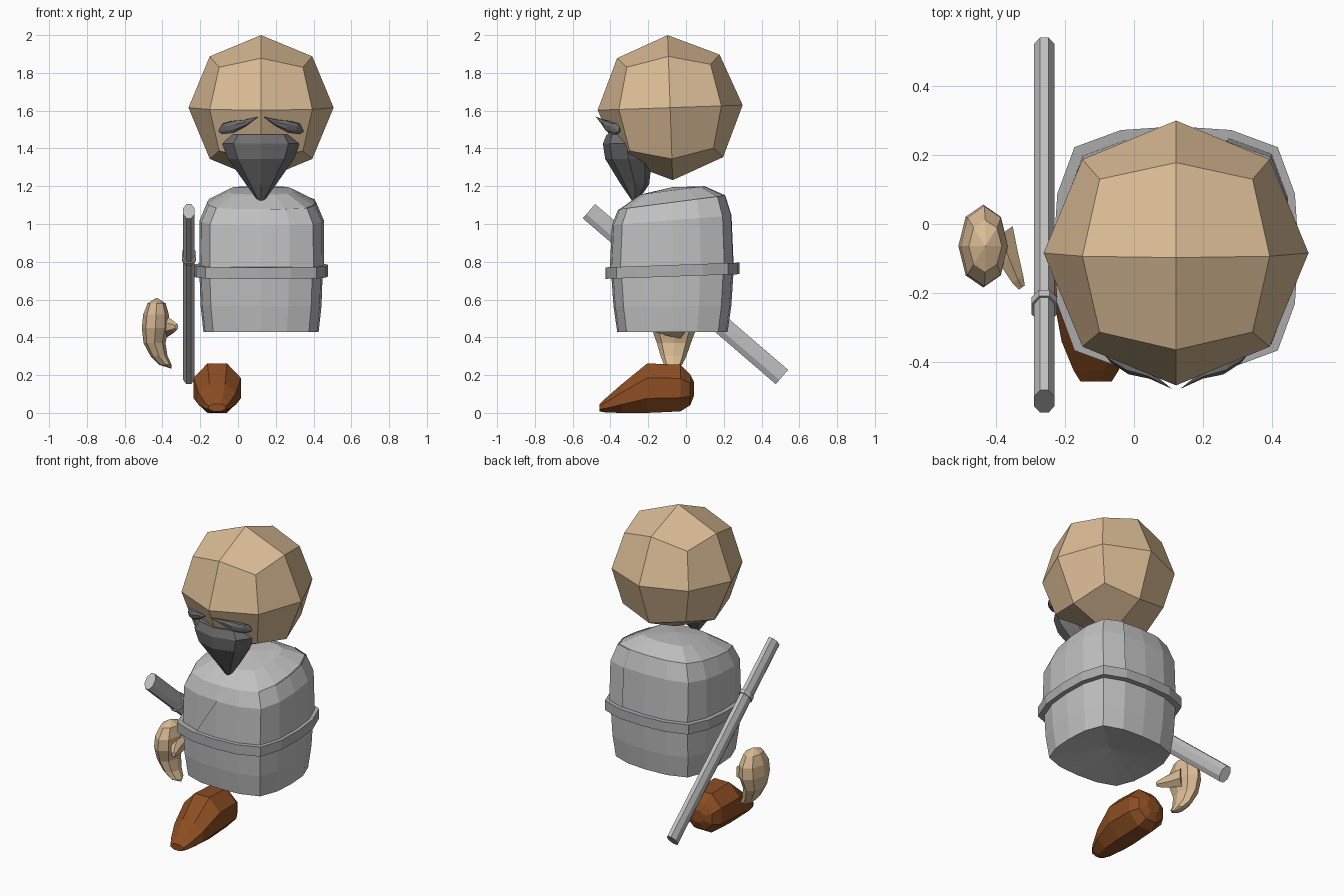
import bpy, bmesh, math
from mathutils import Vector, Matrix

if "Cube" in bpy.data.objects:
    bpy.data.objects.remove(bpy.data.objects["Cube"])

CX, CY = 0.122, -0.072   # axis of the torso


def material(name, rgb):
    m = bpy.data.materials.new(name)
    m.diffuse_color = (*rgb, 1)
    m.use_nodes = True
    m.node_tree.nodes["Principled BSDF"].inputs["Base Color"].default_value = m.diffuse_color
    return m


SKIN = material("tan", (0.70, 0.50, 0.30))
ROBE = material("light grey", (0.53, 0.53, 0.535))
BELT = material("mid grey", (0.42, 0.42, 0.43))
HAIR = material("dark grey", (0.16, 0.155, 0.16))
SHOE = material("brown", (0.26, 0.075, 0.016))


def finish(name, bm, mat):
    bmesh.ops.recalc_face_normals(bm, faces=bm.faces)
    me = bpy.data.meshes.new(name)
    bm.to_mesh(me)
    bm.free()
    me.materials.append(mat)
    ob = bpy.data.objects.new(name, me)
    bpy.context.collection.objects.link(ob)
    return ob


def loft(name, rings, mat, caps=True, loop=False):
    """Skin closed cross-sections; a one-point ring makes a pointed end."""
    bm = bmesh.new()
    rows = [[bm.verts.new(p) for p in r] for r in rings]
    for a, b in zip(rows, rows[1:] + (rows[:1] if loop else [])):
        n = max(len(a), len(b))
        for i in range(n):
            j = (i + 1) % n
            quad = [a[i % len(a)], a[j % len(a)], b[j % len(b)], b[i % len(b)]]
            bm.faces.new(list(dict.fromkeys(quad)))
    if caps and not loop:
        for r in (rows[0], rows[-1]):
            if len(r) > 2:
                bm.faces.new(r)
    return finish(name, bm, mat)


def oval(c, u, v, n=8, phase=0.5):
    c, u, v = Vector(c), Vector(u), Vector(v)
    ang = [2 * math.pi * (i + phase) / n for i in range(n)]
    return [c + u * math.cos(t) + v * math.sin(t) for t in ang]


# Sixteen-sided rounded square, starting at the front centre
QUARTER = [(0, -1), (0.45, -0.97), (0.83, -0.83), (0.97, -0.45)]
SQUARE = []
for turn in range(4):
    for x, y in QUARTER:
        for _ in range(turn):
            x, y = -y, x
        SQUARE.append((x, y))


def torso_ring(z, hx, hy, tilt=0.0):
    return [Vector((CX + x * hx, CY + y * hy, z + tilt * y * hy)) for x, y in SQUARE]


# Head: cube divided once and pushed out to a sphere
bm = bmesh.new()
bmesh.ops.create_cube(bm, size=2)
bmesh.ops.subdivide_edges(bm, edges=bm.edges, cuts=1, use_grid_fill=True)
for v in bm.verts:
    v.co = v.co.normalized() * 0.384
bm.transform(Matrix.Translation((0.122, -0.084, 1.616)) @ Matrix.Rotation(math.radians(2), 4, 'X'))
finish("head", bm, SKIN)

# Robe body with a hollowed underside
upper = [(0.76, 0.327, 0.325, 0.02), (1.02, 0.325, 0.313, 0.08), (1.115, 0.285, 0.280, 0.13)]
rings = [[Vector((CX, CY, 0.48))], torso_ring(0.428, 0.305, 0.292),
         torso_ring(0.565, 0.320, 0.312)]
rings += [torso_ring(*r) for r in upper]
rings += [torso_ring(1.178, 0.17, 0.17, 0.13), [Vector((CX, CY, 1.195))]]
loft("robe", rings, ROBE)

# Overlapping robe flap: thin layer round the right side with a diagonal front edge
bm = bmesh.new()
flap = [torso_ring(z, hx + 0.007, hy + 0.007, t) for z, hx, hy, t in upper]
rows = [[bm.verts.new(r[i]) for i in range(-1, 8)] for r in flap]
for a, b in zip(rows, rows[1:]):
    for i in range(1, 8):
        bm.faces.new((a[i], a[i + 1], b[i + 1], b[i]))
bm.faces.new((rows[0][0], rows[0][1], rows[1][1]))
for r in rows:
    if not r[0].link_faces:
        bm.verts.remove(r[0])
finish("robe_flap", bm, ROBE)

# Belt band
loft("belt", [torso_ring(z, r, r, 0.035) for z, r in
              ((0.722, 0.315), (0.722, 0.355), (0.783, 0.355), (0.783, 0.315))],
     BELT, loop=True)

# Pointed beard: rows of height, half width, front y, back y
rings = []
for z, rx, front, back in ((1.475, 0.17, -0.42, -0.22), (1.425, 0.205, -0.44, -0.19),
                           (1.345, 0.175, -0.428, -0.18), (1.21, 0.08, -0.345, -0.195)):
    rings.append(oval((CX, (front + back) / 2, z), (rx, 0, 0), (0, (front - back) / 2, 0), 8, 0))
rings.append([Vector((CX, -0.27, 1.10))])
loft("beard", rings, HAIR)


# Moustache halves: teardrops swept from the middle outwards and down
def moustache(name, side):
    path = [(0.085, -0.43, 1.533, 0.020), (0.15, -0.405, 1.514, 0.034),
            (0.20, -0.375, 1.504, 0.030)]
    rings = [[Vector((CX + side * 0.012, -0.478, 1.568))]]
    for x, y, z, r in path:
        rings.append(oval((CX + side * x, y, z), (side * 0.4 * r, 0.9 * r, 0), (0, -0.2 * r, r)))
    rings.append([Vector((CX + side * 0.226, -0.355, 1.49))])
    loft(name, rings, HAIR)


moustache("moustache_left", -1)
moustache("moustache_right", 1)

# Scabbard: flattened tube slung diagonally at the hip, with a collar ring
A, B = Vector((-0.26, -0.514, 1.068)), Vector((-0.26, 0.508, 0.19))
axis = (B - A).normalized()
up = Vector((0, -axis.z, axis.y)).normalized()
SIDE = Vector((1, 0, 0))


def tube(name, p, q, rx, rz, mat):
    k = 1 / math.cos(math.pi / 8)
    loft(name, [oval(c, SIDE * rx * k, up * rz * k) for c in (p, q)], mat)


tube("scabbard", A, B, 0.030, 0.050, ROBE)
mid = A + axis * 0.365
tube("scabbard_collar", mid - axis * 0.012, mid + axis * 0.012, 0.037, 0.057, ROBE)

# Hand: curled mitten built up in height, with a thumb
rings = [[Vector((-0.352, -0.07, 0.234))]]
for z, x, rx, y, ry in ((0.255, -0.385, 0.034, -0.068, 0.048), (0.30, -0.418, 0.045, -0.066, 0.068),
                        (0.37, -0.442, 0.058, -0.064, 0.090), (0.45, -0.437, 0.072, -0.064, 0.120),
                        (0.52, -0.434, 0.068, -0.064, 0.116), (0.58, -0.431, 0.048, -0.064, 0.075)):
    rings.append(oval((x, y, z), (rx, 0, 0), (0, ry, 0), 8, 0))
rings.append([Vector((-0.431, -0.064, 0.61))])
loft("hand", rings, SKIN)
rings = [oval(c, (0.7 * r, 0.5 * r, 0), (0, 0, r * 1.1), 6) for c, r in
         (((-0.385, -0.03, 0.455), 0.055), ((-0.362, -0.10, 0.455), 0.042),
          ((-0.337, -0.160, 0.455), 0.026), ((-0.325, -0.184, 0.455), 0.014))]
loft("thumb", rings, SKIN)

# Shoe: sections from toe to heel as y, bottom, top, half width
rings = []
for y, lo, hi, rx in ((-0.457, 0.008, 0.048, 0.045), (-0.425, 0.002, 0.078, 0.065),
                      (-0.34, 0.0, 0.152, 0.100), (-0.205, 0.0, 0.262, 0.125),
                      (-0.03, 0.008, 0.255, 0.120), (0.022, 0.04, 0.205, 0.090),
                      (0.042, 0.09, 0.165, 0.045)):
    k = 1 / math.cos(math.pi / 8)
    rings.append(oval((-0.11, y, (lo + hi) / 2), (rx * k, 0, 0), (0, 0, (hi - lo) / 2 * k)))
loft("shoe", rings, SHOE)
